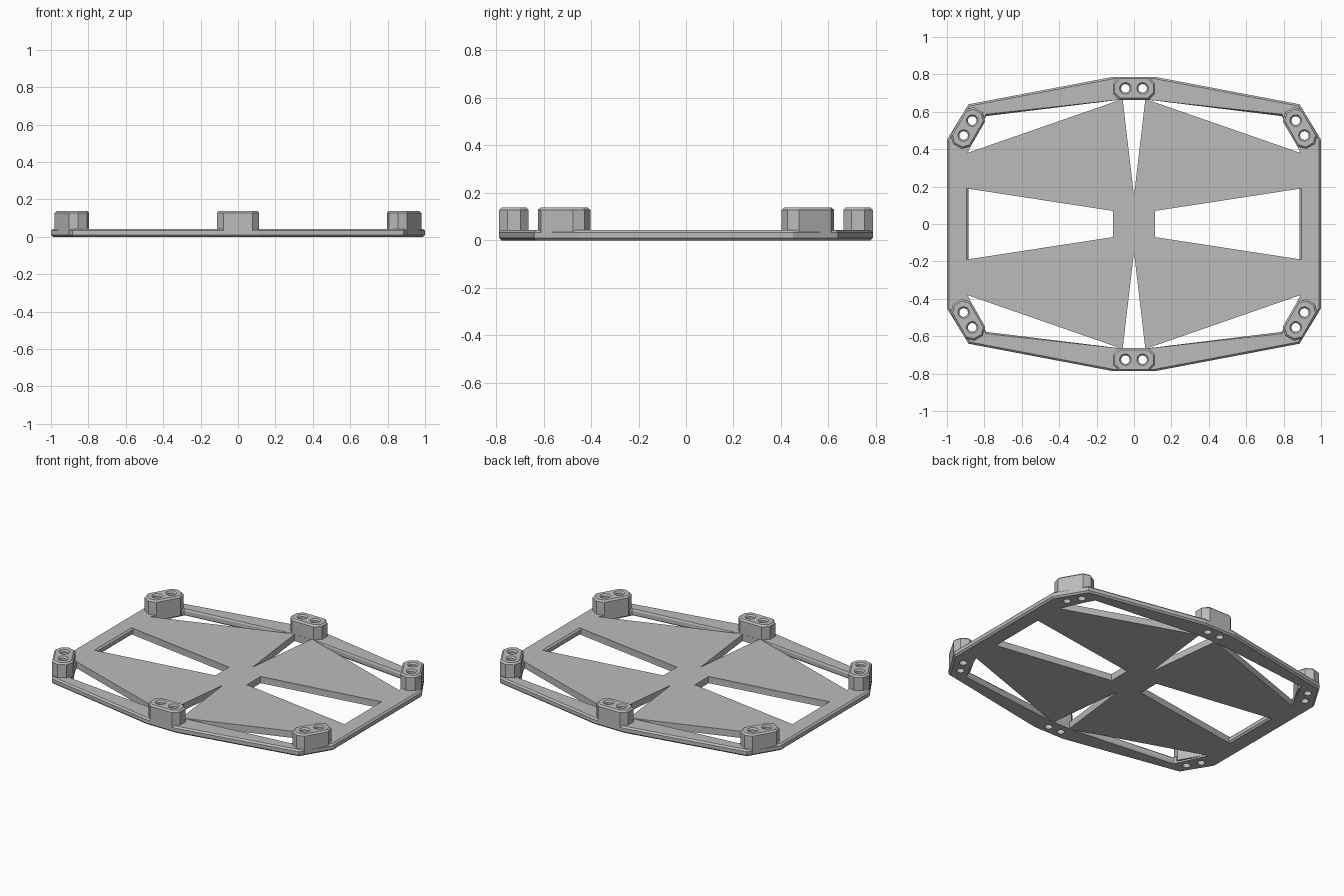
import bpy
import bmesh
from math import cos, sin, pi, radians

if "Cube" in bpy.data.objects:
    bpy.data.objects.remove(bpy.data.objects["Cube"], do_unlink=True)

THICK, TOP, CH = 0.043, 0.137, 0.01

grey = bpy.data.materials.new("plain grey")
grey.use_nodes = True
grey.diffuse_color = (0.5, 0.5, 0.5, 1)
grey.node_tree.nodes["Principled BSDF"].inputs["Base Color"].default_value = (0.5, 0.5, 0.5, 1)


def loft(name, levels):
    """Solid through stacked outlines, given as (height, points)."""
    bm = bmesh.new()
    rings = [[bm.verts.new((x, y, z)) for x, y in pts] for z, pts in levels]
    n = len(rings[0])
    for low, high in zip(rings, rings[1:]):
        for i in range(n):
            j = (i + 1) % n
            bm.faces.new((low[i], low[j], high[j], high[i]))
    bm.faces.new(rings[0])
    bm.faces.new(rings[-1])
    bmesh.ops.recalc_face_normals(bm, faces=bm.faces)
    mesh = bpy.data.meshes.new(name)
    bm.to_mesh(mesh)
    bm.free()
    mesh.materials.append(grey)
    obj = bpy.data.objects.new(name, mesh)
    bpy.context.collection.objects.link(obj)
    return obj


def quadrants(pts):
    """Full convex outline from the points of its +x +y quarter."""
    back = pts[::-1]
    return (pts + [(-x, y) for x, y in back]
            + [(-x, -y) for x, y in pts] + [(x, -y) for x, y in back])


def shrink(pts, d):
    """Move every edge of a counter-clockwise convex outline inward by d."""
    out = []
    for i, (x, y) in enumerate(pts):
        (ax, ay), (bx, by) = pts[i - 1], pts[(i + 1) % len(pts)]
        ux, uy, vx, vy = x - ax, y - ay, bx - x, by - y
        lu, lv = (ux * ux + uy * uy) ** 0.5, (vx * vx + vy * vy) ** 0.5
        n1, n2 = (-uy / lu, ux / lu), (-vy / lv, vx / lv)
        k = d / (1 + n1[0] * n2[0] + n1[1] * n2[1])
        out.append((x + k * (n1[0] + n2[0]), y + k * (n1[1] + n2[1])))
    return out


def circle(cx, cy, r):
    return [(cx + r * cos(pi * i / 12), cy + r * sin(pi * i / 12)) for i in range(24)]


cutters = bpy.data.collections.new("cutters")
bpy.context.scene.collection.children.link(cutters)


def add_cutter(group, name, levels):
    obj = loft(name, levels)
    bpy.context.collection.objects.unlink(obj)
    group.objects.link(obj)
    obj.hide_render = True
    obj.hide_viewport = True


def window(name, pts, wide):
    """Through cutter whose rim side flares out at both faces."""
    add_cutter(cutters, name, [(-0.02, wide), (0, wide), (CH, pts),
                               (THICK - CH, pts), (THICK, wide), (THICK + 0.02, wide)])


def cut(obj, group):
    mod = obj.modifiers.new("cut", "BOOLEAN")
    mod.operand_type = "COLLECTION"
    mod.collection = group
    mod.solver = "EXACT"


# Base plate with chamfered outer edge
outline = quadrants([(1, 0.45), (0.885, 0.64), (0.11, 0.787)])
inner = shrink(outline, CH)
plate = loft("base_plate", [(0, inner), (CH, outline), (THICK - CH, outline), (THICK, inner)])

# Side, slot and corner windows
for s in (-1, 1):
    def side(x):
        return [(s * x, 0.19), (s * 0.113, 0.07), (s * 0.113, -0.07), (s * x, -0.19)]
    window("side_window", side(0.885), side(0.885 + CH))
    slot = [(-0.06, s * 0.662), (0.06, s * 0.662), (0, s * 0.15)]
    window("slot_window", slot, slot)
    for t in (-1, 1):
        def corner(d):
            return [(s * 0.89, t * 0.38), (s * 0.07, t * 0.665),
                    (s * 0.79, t * (0.577 + d)), (s * 0.82, t * 0.53)]
        window("corner_window", corner(0), corner(CH))

# Raised mounts, each with a pair of countersunk bolt holes
holes = bpy.data.collections.new("bolt_holes")
bpy.context.scene.collection.children.link(holes)
profile = quadrants([(0.113, 0.027), (0.078, 0.062)])
mounts = []
for label, cx, cy, deg in (("back", 0, 0.725, 0), ("front", 0, -0.725, 0),
                           ("back_left", 0.888, 0.513, -60), ("back_right", -0.888, 0.513, 60),
                           ("front_left", 0.888, -0.513, 60), ("front_right", -0.888, -0.513, -60)):
    c, s = cos(radians(deg)), sin(radians(deg))

    def place(pts):
        return [(cx + c * x - s * y, cy + s * x + c * y) for x, y in pts]
    mounts.append(loft(label + "_mount", [(CH, place(profile)), (TOP - CH, place(profile)),
                                          (TOP, place(shrink(profile, CH)))]))
    for side_x in (-0.046, 0.046):
        (hx, hy), = place([(side_x, 0)])
        small, big = circle(hx, hy, 0.023), circle(hx, hy, 0.031)
        add_cutter(holes, "bolt_hole", [(-0.02, small), (TOP - CH, small),
                                        (TOP, big), (TOP + 0.02, big)])

cut(plate, cutters)
for part in [plate] + mounts:
    cut(part, holes)

# Apply the cuts and drop the cutters
bpy.context.view_layer.update()
graph = bpy.context.evaluated_depsgraph_get()
for part in [plate] + mounts:
    done = bpy.data.meshes.new_from_object(part.evaluated_get(graph))
    part.modifiers.clear()
    part.data = done
for group in (cutters, holes):
    for obj in list(group.objects):
        bpy.data.objects.remove(obj, do_unlink=True)
    bpy.data.collections.remove(group)
